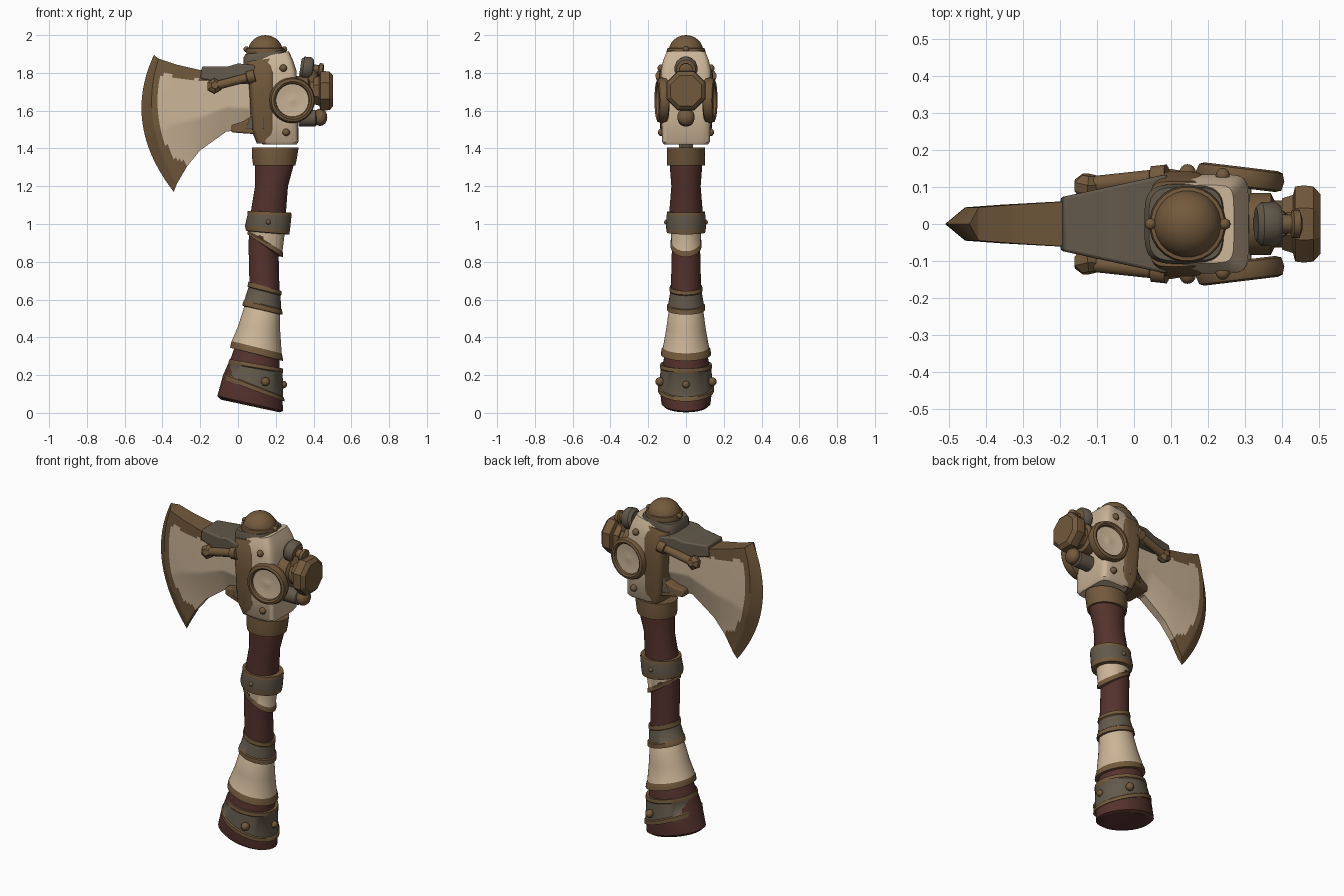
import bpy
import bmesh
import math
from mathutils import Vector, noise

if "Cube" in bpy.data.objects:
    bpy.data.objects.remove(bpy.data.objects["Cube"], do_unlink=True)


def make_material(name, colour):
    material = bpy.data.materials.new(name)
    material.use_nodes = True
    material.diffuse_color = (*colour, 1)
    shader = next(n for n in material.node_tree.nodes if n.type == "BSDF_PRINCIPLED")
    shader.inputs["Base Color"].default_value = (*colour, 1)
    shader.inputs["Roughness"].default_value = 0.8
    return material


palette = {
    "bone": make_material("bone", (0.6, 0.46, 0.31)),
    "bronze": make_material("bronze", (0.17, 0.1, 0.045)),
    "iron": make_material("iron", (0.125, 0.1, 0.07)),
    "leather": make_material("leather", (0.09, 0.032, 0.026)),
}


def loft(name, rings, paint, caps=True, smooth=40, bevel=0):
    """Skin closed rings; paint is a colour, a colour per span, or a rule."""
    bm = bmesh.new()
    mesh = bpy.data.meshes.new(name)
    order = []

    def slot(span, around):
        colour = paint
        if callable(paint):
            colour = paint(span, around)
        elif isinstance(paint, list):
            colour = paint[span]
        if colour not in order:
            order.append(colour)
            mesh.materials.append(palette[colour])
        return order.index(colour)

    grid = [[bm.verts.new(point) for point in ring] for ring in rings]
    count = len(grid[0])
    for i in range(len(grid) - 1):
        for j in range(count):
            k = (j + 1) % count
            face = bm.faces.new((grid[i][j], grid[i][k], grid[i + 1][k], grid[i + 1][j]))
            face.material_index = slot(i, j)
    if caps:
        for ring, span in ((grid[0], 0), (grid[-1], len(grid) - 2)):
            if (ring[0].co - ring[1].co).length > 1e-5:
                bm.faces.new(ring).material_index = slot(span, 0)
    bmesh.ops.remove_doubles(bm, verts=bm.verts, dist=1e-5)
    bmesh.ops.recalc_face_normals(bm, faces=bm.faces)
    bm.to_mesh(mesh)
    bm.free()
    mesh.shade_smooth()
    mesh.set_sharp_from_angle(angle=math.radians(smooth))
    part = bpy.data.objects.new(name, mesh)
    bpy.context.collection.objects.link(part)
    if bevel:
        modifier = part.modifiers.new("soft_edges", "BEVEL")
        modifier.width = bevel
        modifier.segments = 2
    return part


def sleeve(name, sections, paint, power=2, sides=32, **options):
    """Tilted tube; a section is left x, left z, right x, right z, half depth."""
    def squash(value):
        return math.copysign(abs(value) ** (2 / power), value)

    rings = []
    for left, left_z, right, right_z, depth in sections:
        ring = []
        for step in range(sides):
            angle = math.tau * (step + 0.5) / sides
            across = (1 + squash(math.cos(angle))) / 2
            ring.append(Vector((left + (right - left) * across,
                                depth * squash(math.sin(angle)),
                                left_z + (right_z - left_z) * across)))
        rings.append(ring)
    return loft(name, rings, paint, **options)


def lathe(name, origin, axis, profile, paint, sides=24, **options):
    """Turn (radius, height) points around an axis."""
    turn = Vector(axis).to_track_quat("Z", "Y")
    rings = []
    for radius, height in profile:
        ring = []
        for step in range(sides):
            angle = math.tau * (step + 0.5) / sides
            spot = Vector((radius * math.cos(angle), radius * math.sin(angle), height))
            ring.append(Vector(origin) + turn @ spot)
        rings.append(ring)
    return loft(name, rings, paint, **options)


def plate(name, outline, depth_left, depth_right, paint, bevel=0.008):
    """Front outline made solid, its half depth changing from left to right."""
    low = min(x for x, z in outline)
    high = max(x for x, z in outline)
    rings = []
    for side in (-1, 1):
        rings.append([Vector((x, side * (depth_left + (depth_right - depth_left)
                                         * (x - low) / (high - low)), z))
                      for x, z in outline])
    return loft(name, rings, paint, bevel=bevel)


def ball(radius, squash=1, start=-90):
    steps = [math.radians(start + (90 - start) * i / 8) for i in range(9)]
    return [(max(radius * math.cos(a), 0), radius * squash * math.sin(a)) for a in steps]


def rivet(name, origin, axis, size=0.02):
    lathe(name, origin, axis, ball(size), "bronze", sides=10)


# Handle core
sleeve("handle_core", [
    (-.09, .07, .22, .003, .115), (-.11, .09, .24, .01, .13), (-.08, .2, .235, .08, .14),
    (-.035, .3, .22, .25, .12), (.03, .5, .21, .5, .08), (.06, .69, .22, .65, .08),
    (.055, .9, .215, .85, .075), (.07, 1.08, .255, 1.07, .088), (.09, 1.2, .265, 1.2, .078),
    (.09, 1.33, .3, 1.33, .088), (.09, 1.39, .3, 1.39, .088)], "leather")

# Bands and bone cuffs along the handle
sleeve("pommel_band", [
    (-.07, .18, .23, .07, .13), (-.082, .18, .247, .06, .15), (-.078, .205, .245, .08, .15),
    (-.072, .21, .24, .085, .143), (-.052, .26, .237, .21, .134),
    (-.052, .265, .24, .215, .139), (-.045, .285, .238, .235, .136), (-.03, .28, .22, .235, .11)],
    ["bronze", "bronze", "bronze", "iron", "bronze", "bronze", "bronze"])
sleeve("lower_bone_cuff", [
    (-.02, .34, .21, .28, .11), (-.042, .345, .24, .275, .133), (-.038, .37, .236, .3, .13),
    (-.034, .38, .232, .315, .122), (0, .46, .224, .43, .105), (.035, .57, .222, .54, .09),
    (.05, .6, .215, .57, .07)],
    ["bronze", "bronze", "bronze", "bone", "bone", "bone"])
sleeve("lower_band", [
    (.04, .56, .22, .52, .08), (.022, .57, .236, .52, .1), (.03, .595, .234, .545, .1),
    (.034, .6, .228, .55, .094), (.055, .665, .226, .62, .083), (.05, .67, .232, .625, .088),
    (.055, .695, .23, .645, .086), (.065, .69, .22, .645, .07)],
    ["bronze", "bronze", "bronze", "iron", "bronze", "bronze", "bronze"])
sleeve("slanted_bone_cuff", [
    (.06, .94, .21, .83, .07), (.05, .945, .238, .825, .083), (.05, .96, .238, .85, .083),
    (.054, .965, .236, .856, .078), (.055, .99, .25, .97, .083)],
    ["bronze", "bronze", "bronze", "bone"])
sleeve("middle_band", [
    (.06, .96, .25, .945, .08), (.042, .965, .272, .945, .102), (.036, .99, .276, .97, .106),
    (.05, 1.05, .284, 1.045, .103), (.05, 1.07, .282, 1.06, .1), (.08, 1.07, .25, 1.06, .08)],
    ["bronze", "bronze", "iron", "bronze", "bronze"])
sleeve("upper_band", [
    (.1, 1.31, .28, 1.31, .08), (.08, 1.31, .304, 1.31, .1), (.075, 1.34, .31, 1.335, .102),
    (.073, 1.405, .322, 1.405, .1), (.1, 1.405, .3, 1.405, .08)], "bronze")

# Axe head body
sleeve("head_block", [
    (.13, 1.42, .31, 1.42, .115), (.12, 1.435, .32, 1.435, .127), (.115, 1.6, .318, 1.6, .132),
    (.11, 1.79, .31, 1.81, .134), (.11, 1.85, .29, 1.87, .122), (.11, 1.88, .27, 1.915, .105)],
    "bone", power=6, sides=40)
sleeve("head_back_frame", [
    (.1, 1.425, .2, 1.425, .12), (.07, 1.5, .2, 1.5, .135), (.06, 1.7, .2, 1.7, .142),
    (.05, 1.8, .2, 1.8, .142), (.04, 1.86, .2, 1.88, .115)], "bronze", power=5, sides=40)
sleeve("dome_collar", [
    (.03, 1.82, .23, 1.86, .105), (.028, 1.88, .25, 1.885, .108), (.04, 1.9, .24, 1.92, .1)],
    "iron", power=4)
lathe("dome_ring", (.145, 0, 1.9), (0, 0, 1),
      [(.07, 0), (.1, 0), (.104, .015), (.1, .03), (.07, .035)], "bronze")
lathe("dome", (.145, 0, 1.915), (0, 0, 1), ball(.092, .92, start=0), "bronze")
for side in (-1, 1):
    rivet("dome_rivet", (.145 + side * .1, 0, 1.925), (side, 0, 0), .016)

# Blade: stations from the cutting edge to the root
stations = [
    ((-.34, 1.17), (-.505, 1.53), (-.445, 1.895), 0), ((-.325, 1.21), (-.45, 1.55), (-.42, 1.875), .045),
    ((-.27, 1.305), (-.36, 1.58), (-.33, 1.845), .052), ((-.2, 1.39), (-.22, 1.6), (-.2, 1.815), .06),
    ((-.06, 1.49), (-.06, 1.65), (-.06, 1.8), .066), ((.08, 1.5), (.08, 1.64), (.08, 1.79), .075)]
FINE, ROWS = 6, 30


def blade_point(u, v):
    index = min(int(u), len(stations) - 2)
    spots = []
    for low, middle, high, depth in stations[index:index + 2]:
        weights = ((1 - v) * (1 - 2 * v), 4 * v * (1 - v), v * (2 * v - 1))
        x, z = (sum(w * p[axis] for w, p in zip(weights, (low, middle, high))) for axis in (0, 1))
        spots.append(Vector((x, depth * (0.35 + 0.65 * min(1, 2.5 * v)), z)))
    return spots[0].lerp(spots[1], u - index)


def blade_paint(span, around):
    row = around if around < ROWS else 2 * ROWS - around
    u, v = span / FINE, row / ROWS
    ragged = noise.noise(Vector((u * 3, v * 9, 0.5)))
    inside = u > 1.3 + 0.25 * ragged + max(0, 0.2 - v) * 2.5
    return "bone" if inside and v < 0.86 + 0.05 * ragged else "bronze"


blade_rings = []
for column in range(FINE * (len(stations) - 1) + 1):
    front = [blade_point(column / FINE, row / ROWS) for row in range(ROWS + 1)]
    blade_rings.append(front + [Vector((p.x, -p.y, p.z)) for p in reversed(front)])
loft("blade", blade_rings, blade_paint, caps=False, smooth=30)

# Clamp holding the blade
plate("top_clamp", [(-.2, 1.77), (-.19, 1.835), (-.05, 1.835), (.0, 1.85), (.09, 1.84),
                    (.09, 1.74), (-.08, 1.745)], .072, .135, "iron")
plate("clamp_upright", [(.05, 1.53), (.075, 1.6), (.08, 1.76), (.14, 1.8), (.14, 1.5), (.03, 1.5)],
      .1, .14, "iron")
plate("clamp_foot", [(-.035, 1.485), (-.035, 1.525), (.02, 1.54), (.06, 1.565), (.12, 1.56),
                     (.13, 1.49), (.1, 1.475)], .075, .13, "bronze")

for side in (-1, 1):
    # Bracing rods
    start, end = Vector((-.125, side * .105, 1.73)), Vector((.09, side * .128, 1.785))
    length = (end - start).length
    lathe("brace_rod", start, end - start,
          [(.024, 0), (.024, length * .8), (.034, length * .82), (.034, length)], "bronze", sides=12)
    lathe("brace_knob", start, (.1, side, .2),
          [(.022, -.035), (.04, -.015), (.042, .008), (.02, .028)], "bronze", sides=6, smooth=25)
    # Round medallions
    lathe("medallion", (.287, side * .128, 1.655), (.12, side, 0),
          [(.1, -.03), (.116, -.024), (.121, 0), (.114, .022), (.1, .027), (.09, .02),
           (.087, .008), (.05, .004), (.012, .004), (0, .007)],
          ["bronze"] * 6 + ["bone"] * 3, sides=36)
    # Rivets
    rivet("head_upper_rivet", (.24, side * .131, 1.825), (0, side, 0))
    rivet("head_lower_rivet", (.255, side * .129, 1.485), (0, side, 0))
    rivet("pommel_rivet", (.145, side * .138, .165), (0, side, 0), .024)
    rivet("middle_rivet", (.16, side * .102, 1.01), (0, side, 0), .014)
rivet("pommel_rear_rivet", (.24, 0, .15), (1, 0, 0), .02)

# Hammer end behind the head
lathe("hammer_neck", (.29, 0, 1.7), (1, 0, 0),
      [(.085, 0), (.085, .08), (.065, .09), (.065, .16)], "bronze", sides=16)
lathe("hammer_face", (.4, 0, 1.705), (1, 0, 0),
      [(.075, 0), (.085, .03), (.11, .036), (.113, .06), (.11, .085), (.088, .104)],
      "bronze", sides=8, smooth=25)
lathe("valve_stem", (.4, 0, 1.68), (-.15, 0, 1), [(.04, 0), (.04, .13)], "bronze", sides=12)
lathe("upper_valve", (.33, 0, 1.83), (1, 0, -.15),
      [(.045, 0), (.06, .015), (.062, .05), (.05, .066), (.026, .07), (.026, .095),
       (.038, .1), (.038, .118), (.02, .125)],
      ["iron"] * 3 + ["bronze"] * 5, sides=16)
lathe("lower_valve", (.32, 0, 1.56), (1, 0, 0), [(.045, 0), (.045, .09), (.032, .1), (.032, .12)],
      "iron", sides=16)
lathe("lower_valve_cap", (.435, 0, 1.565), (1, 0, 0), ball(.047, .8), "bronze", sides=16)
